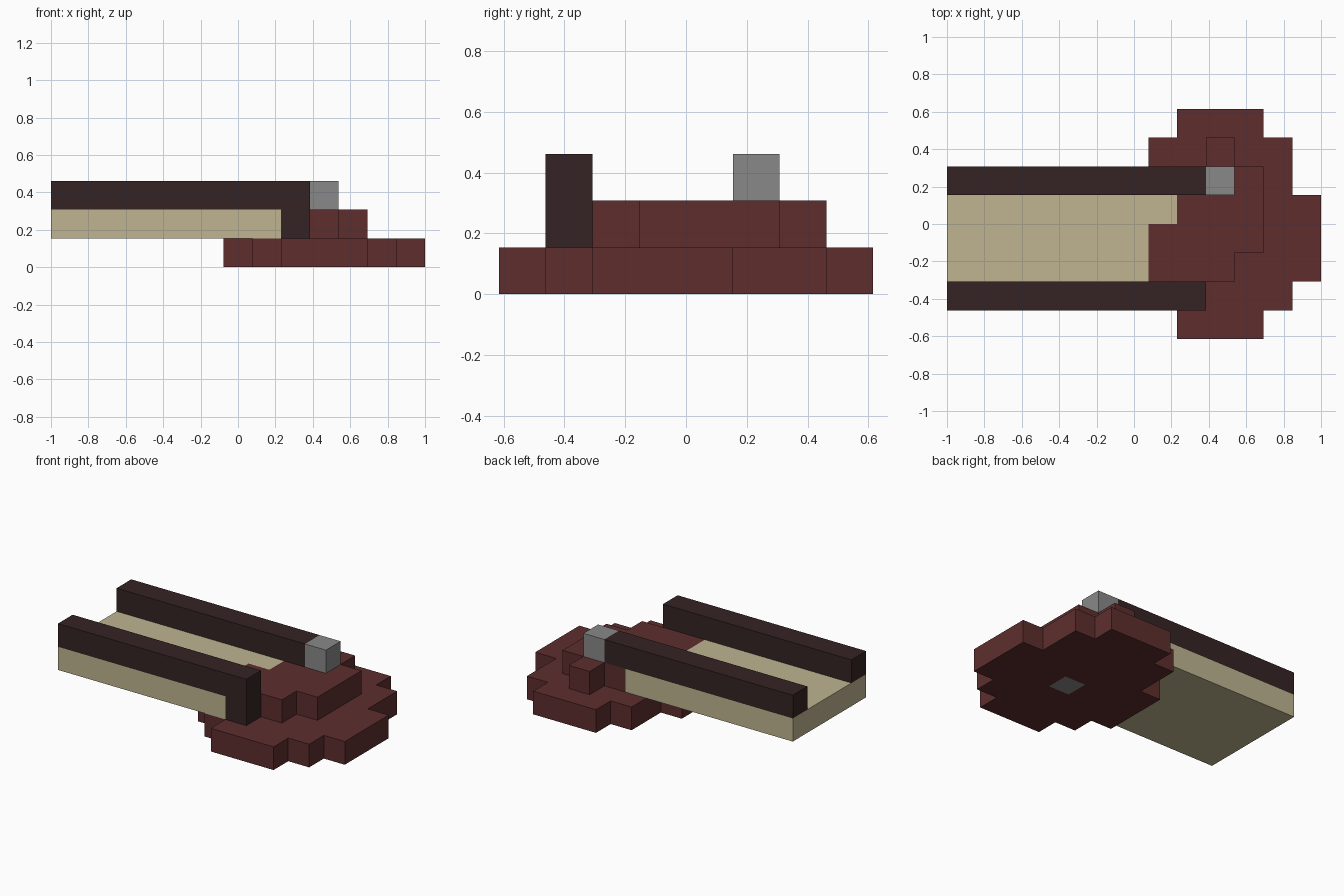
import bpy
import bmesh
from mathutils import Vector

cube = bpy.data.objects.get("Cube")
if cube:
    bpy.data.objects.remove(cube, do_unlink=True)

U = 2 / 13                      # one block
ORIGIN = Vector((-1, -4 * U, 0))


def material(name, rgb):
    mat = bpy.data.materials.new(name)
    mat.use_nodes = True
    mat.diffuse_color = (*rgb, 1)
    mat.node_tree.nodes["Principled BSDF"].inputs["Base Color"].default_value = (*rgb, 1)
    return mat


RED = material("dark red", (0.112, 0.027, 0.027))
BROWN = material("blackish brown", (0.036, 0.017, 0.017))
CREAM = material("cream", (0.523, 0.462, 0.283))
GREY = material("grey", (0.25, 0.25, 0.25))


def slab(name, mat, rows, depth, upright=False, inlay=None):
    """Blocky slab one block thick: rows maps a row to its (start, end) in x.
    Rows run along y, or along z when upright; depth is the other axis.
    inlay = (x, row, material) recolours one block's underside."""
    def place(x, row, d):
        return ORIGIN + U * (Vector((x, d, row)) if upright else Vector((x, row, d)))

    bm = bmesh.new()
    for row, (start, end) in rows.items():
        for x in range(start, end):
            corners = ((x, row), (x + 1, row), (x + 1, row + 1), (x, row + 1))
            bm.faces.new([bm.verts.new(place(a, b, depth)) for a, b in corners])
    bmesh.ops.remove_doubles(bm, verts=bm.verts[:], dist=U / 100)
    out = bmesh.ops.extrude_face_region(bm, geom=bm.faces[:], use_keep_orig=True)
    top = [v for v in out["geom"] if isinstance(v, bmesh.types.BMVert)]
    bmesh.ops.translate(bm, verts=top, vec=place(0, 0, 1) - place(0, 0, 0))
    bmesh.ops.recalc_face_normals(bm, faces=bm.faces[:])
    if inlay:
        centre = place(inlay[0] + 0.5, inlay[1] + 0.5, depth)
        for face in bm.faces:
            if (face.calc_center_median() - centre).length < U / 10:
                face.material_index = 1
    else:
        bmesh.ops.dissolve_limit(bm, angle_limit=0.01, verts=bm.verts[:], edges=bm.edges[:])
    mesh = bpy.data.meshes.new(name)
    bm.to_mesh(mesh)
    bm.free()
    mesh.materials.append(mat)
    if inlay:
        mesh.materials.append(inlay[2])
    obj = bpy.data.objects.new(name, mesh)
    bpy.context.collection.objects.link(obj)
    return obj


# Rounded lower base, with a grey block showing underneath
slab("lower_base", RED,
     {0: (8, 11), 1: (7, 12), 2: (6, 13), 3: (6, 13), 4: (6, 13),
      5: (7, 12), 6: (7, 12), 7: (8, 11)}, 0, inlay=(9, 3, GREY))

# Raised step on the base
slab("upper_base", RED,
     {2: (7, 10), 3: (7, 11), 4: (8, 11), 5: (8, 11), 6: (9, 10)}, 1)

# Pale deck between and below the rails
slab("deck", CREAM,
     {1: (0, 8), 2: (0, 7), 3: (0, 7), 4: (0, 8), 5: (0, 8)}, 1)

# Side rails; the front one turns down at its end
slab("front_rail", BROWN, {1: (8, 9), 2: (0, 9)}, 1, upright=True)
slab("back_rail", BROWN, {2: (0, 9)}, 5, upright=True)

# Grey block on the end of the back rail
slab("rail_end_block", GREY, {5: (9, 10)}, 2)
